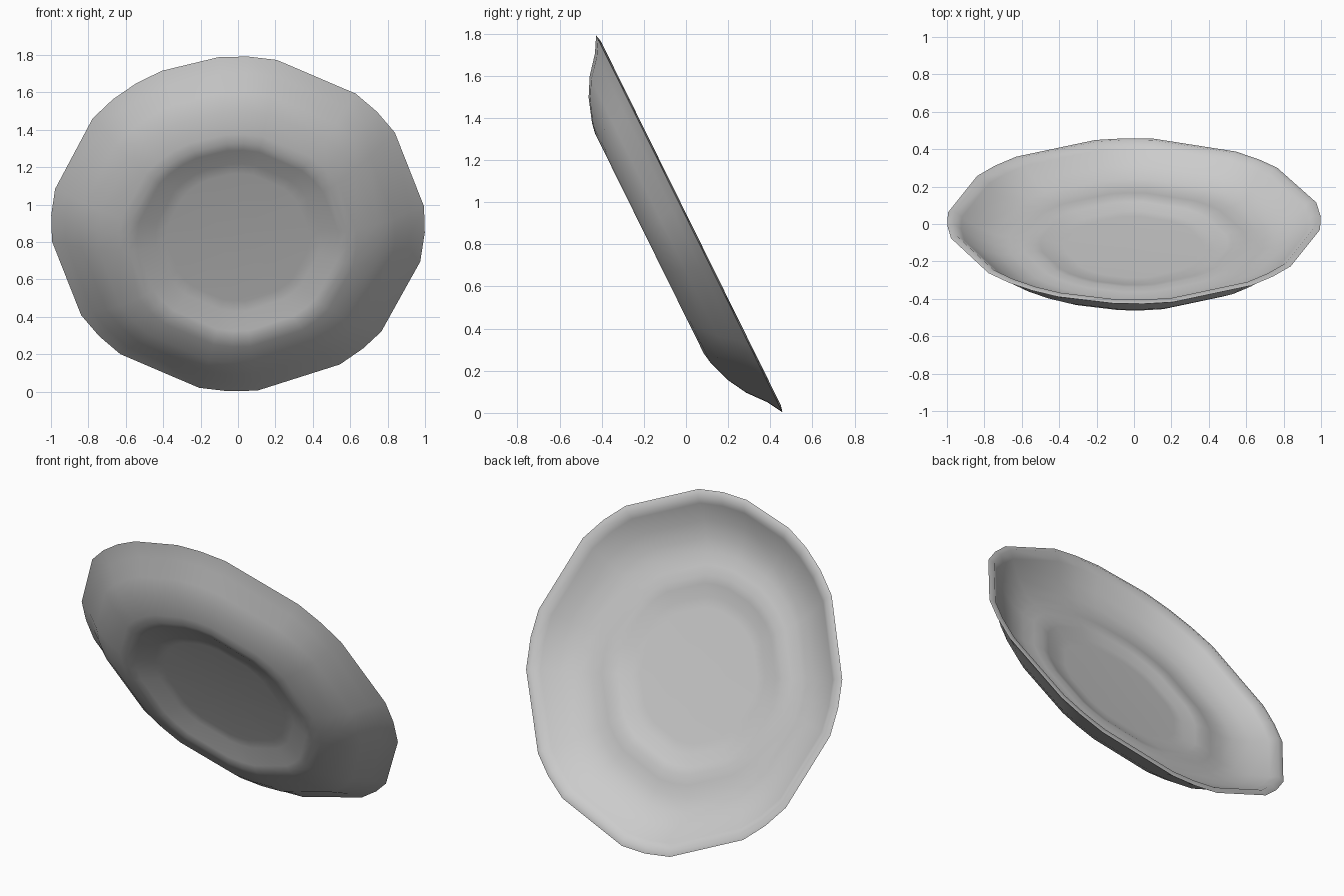
import bpy, bmesh
from math import sin, cos, radians
from mathutils import Vector

if "Cube" in bpy.data.objects:
    bpy.data.objects.remove(bpy.data.objects["Cube"])

# Uneven facets of the low-poly rim, in degrees
ANGLES = [6, 33, 42, 51, 78, 87, 96, 114, 123, 132, 141, 168, 177, 186,
          213, 222, 231, 258, 267, 276, 303, 312, 320, 347, 357]

# Tilted dish frame: disc axes and the hollow-side normal
UP = Vector((0, -0.443, 0.896))
NORMAL = Vector((0, 0.896, 0.443))
CENTRE = Vector((0, 0.0175, 0.898))


def place(r, h, deg):
    a = radians(deg)
    return CENTRE + Vector((r * cos(a), 0, 0)) + UP * (r * sin(a)) + NORMAL * h


def lathe(name, profile, flip):
    """Spin (radius, height) points from the centre outwards."""
    bm = bmesh.new()
    pole = bm.verts.new(place(0, profile[0][1], 0))
    rings = [[bm.verts.new(place(r, h, d)) for d in ANGLES] for r, h in profile[1:]]
    n = len(ANGLES)
    for i in range(n):
        j = (i + 1) % n
        faces = [[pole, rings[0][i], rings[0][j]]]
        faces += [[a[i], b[i], b[j], a[j]] for a, b in zip(rings, rings[1:])]
        for f in faces:
            face = bm.faces.new(f[::-1] if flip else f)
            face.smooth = True
    mesh = bpy.data.meshes.new(name)
    bm.to_mesh(mesh)
    bm.free()
    obj = bpy.data.objects.new(name, mesh)
    bpy.context.collection.objects.link(obj)
    return obj


# Hollow inside: sunken middle, raised ring, side wall, up to the rim
lathe("dish_inside", [(0, -0.157), (0.37, -0.157), (0.43, -0.155), (0.5, -0.135),
                      (0.545, -0.126), (0.6, -0.13), (0.67, -0.135), (0.75, -0.122),
                      (0.84, -0.085), (0.925, -0.027), (0.965, 0.006),
                      (1.0, -0.002)], True)

# Underside with foot ring and recessed middle, meeting the tip of the rim
lathe("dish_underside", [(0, -0.164), (0.38, -0.164), (0.44, -0.168), (0.54, -0.205),
                         (0.585, -0.213), (0.635, -0.204), (0.75, -0.165),
                         (0.84, -0.115), (0.925, -0.045), (1.0, -0.002)], False)
